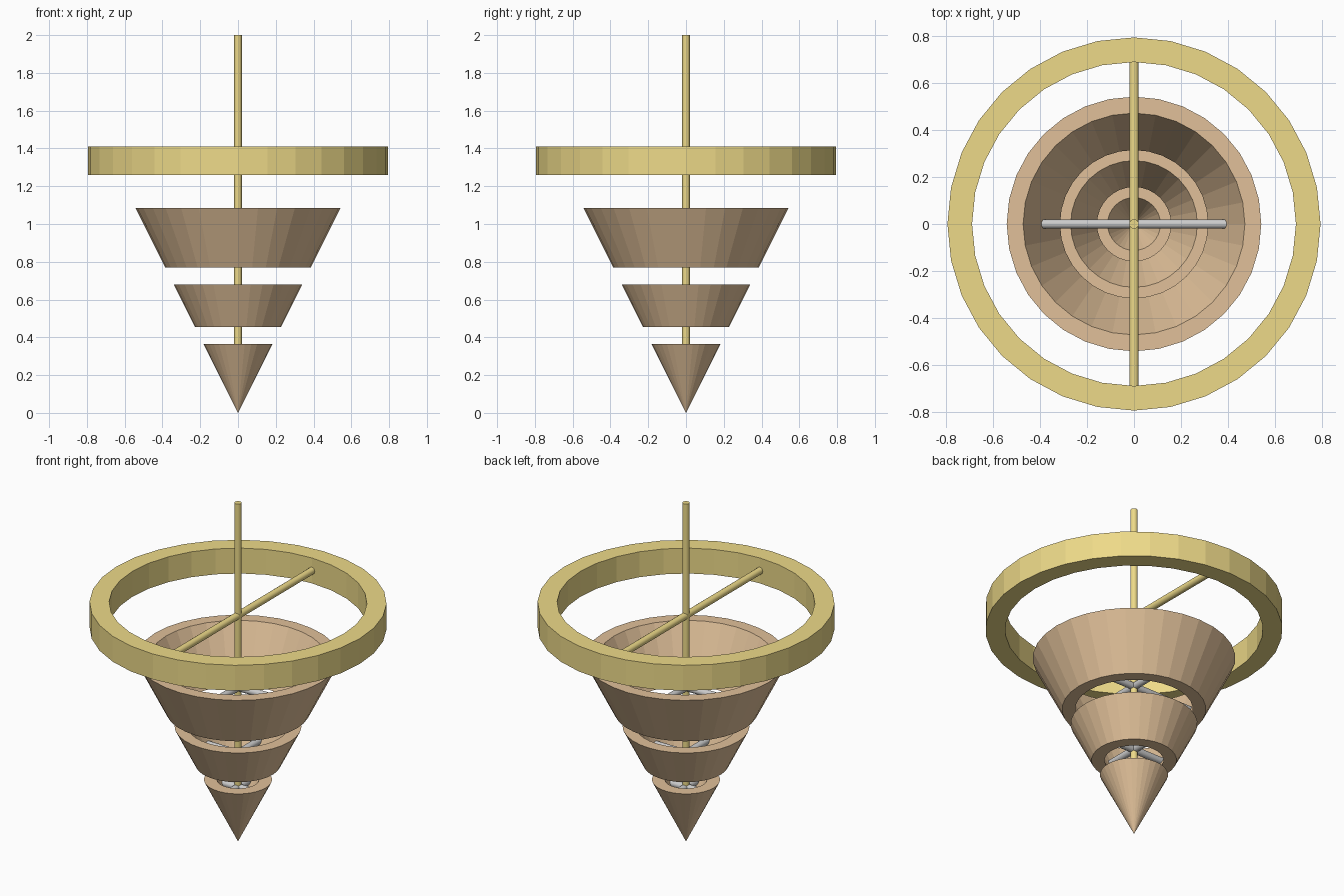
import bpy, bmesh
from math import cos, sin, tau, pi

if "Cube" in bpy.data.objects:
    bpy.data.objects.remove(bpy.data.objects["Cube"])

SIDES = 32
WALL = 0.07   # horizontal wall thickness of the cone shells


def material(name, colour):
    m = bpy.data.materials.new(name)
    m.diffuse_color = (*colour, 1)
    m.use_nodes = True
    m.node_tree.nodes["Principled BSDF"].inputs["Base Color"].default_value = m.diffuse_color
    return m


gold = material("gold", (0.85, 0.70, 0.25))
wood = material("wood", (0.75, 0.53, 0.32))


def lathe(name, profile, mat):
    """Revolve a closed (radius, z) profile about z; radius 0 becomes a pole."""
    bm = bmesh.new()
    rings = []
    for r, z in profile:
        if r == 0:
            rings.append([bm.verts.new((0, 0, z))] * SIDES)
        else:
            rings.append([bm.verts.new((r * cos(tau * i / SIDES), r * sin(tau * i / SIDES), z))
                          for i in range(SIDES)])
    for a, b in zip(rings, rings[1:] + rings[:1]):
        for i in range(SIDES):
            j = (i + 1) % SIDES
            corners = list(dict.fromkeys((a[i], a[j], b[j], b[i])))
            if len(corners) > 2:
                bm.faces.new(corners)
    bmesh.ops.recalc_face_normals(bm, faces=bm.faces)
    mesh = bpy.data.meshes.new(name)
    bm.to_mesh(mesh)
    bm.free()
    ob = bpy.data.objects.new(name, mesh)
    bpy.context.collection.objects.link(ob)
    mesh.materials.append(mat)


def rod(name, length, loc, rot, mat=None, radius=0.02):
    bpy.ops.mesh.primitive_cylinder_add(vertices=16, radius=radius, depth=length,
                                        location=loc, rotation=rot)
    ob = bpy.context.object
    ob.name = name
    if mat:
        ob.data.materials.append(mat)
    bpy.ops.object.shade_smooth_by_angle()


# Cone slices: outer radius is half the height, inner wall is parallel
lathe("cone_tip", [(0, 0), (0.1825, 0.365), (0.1125, 0.365), (0, 0.14)], wood)
for name, z0, z1 in (("cone_middle", 0.455, 0.68), ("cone_upper", 0.77, 1.085)):
    lathe(name, [(z0 / 2, z0), (z1 / 2, z1), (z1 / 2 - WALL, z1), (z0 / 2 - WALL, z0)], wood)

# Top ring
lathe("top_ring", [(0.795, 1.26), (0.795, 1.41), (0.69, 1.41), (0.69, 1.26)], gold)

# Central shaft and the bar across the ring
rod("central_shaft", 1.9, (0, 0, 1.05), (0, 0, 0), gold)
rod("ring_bar", 1.39, (0, 0, 1.335), (pi / 2, 0, 0), gold)

# Crossed spokes holding each cone slice to the shaft
for part, z in (("tip", 0.32), ("middle", 0.52), ("upper", 0.91)):
    length = 2 * (z / 2 - WALL + 0.025)
    rod("spoke_x_" + part, length, (0, 0, z), (0, pi / 2, 0))
    rod("spoke_y_" + part, length, (0, 0, z), (pi / 2, 0, 0))
